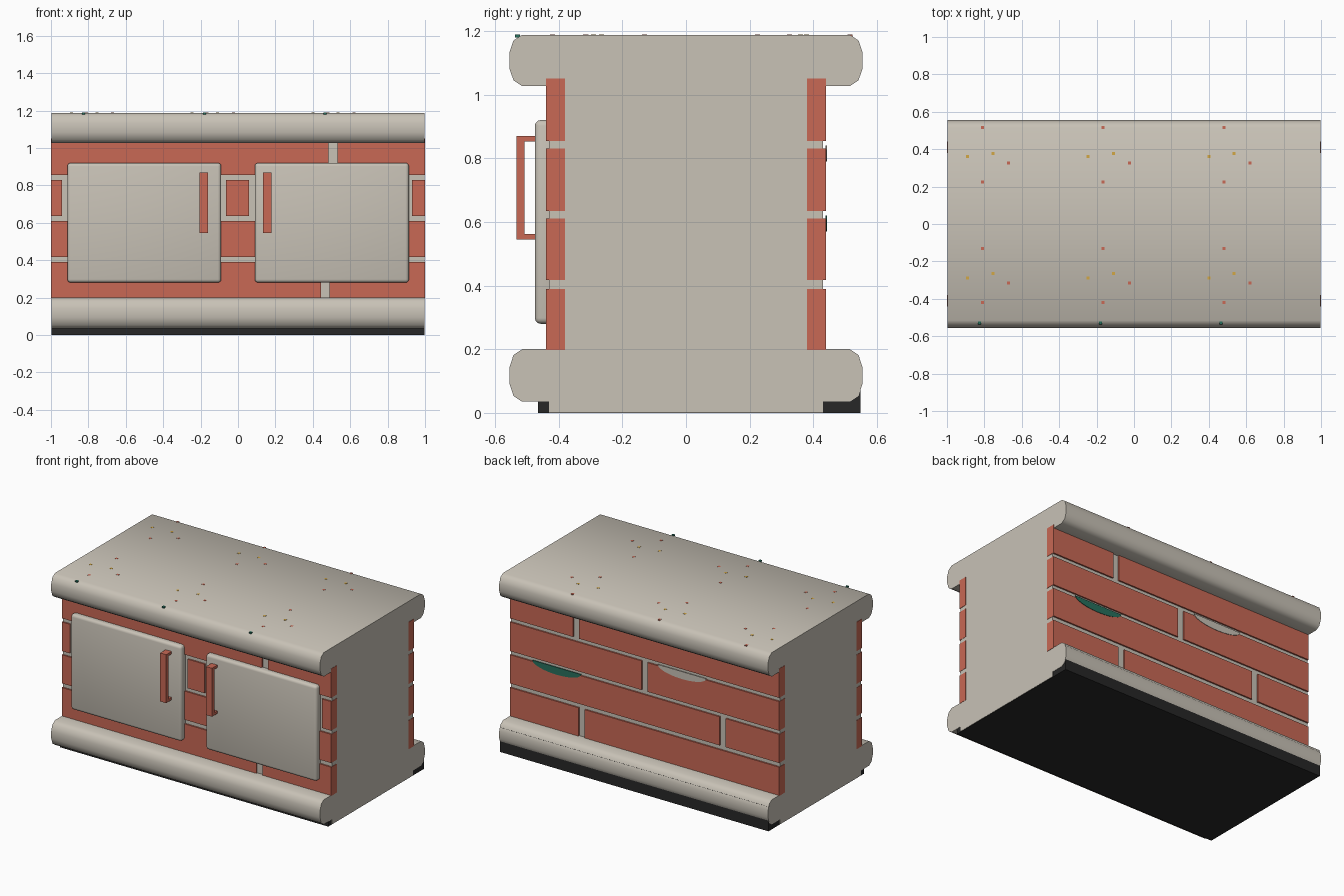
import bpy, bmesh, math

old = bpy.data.objects.get("Cube")
if old:
    bpy.data.objects.remove(old, do_unlink=True)


def material(name, rgb):
    m = bpy.data.materials.new(name)
    m.use_nodes = True
    m.diffuse_color = (*rgb, 1)
    m.node_tree.nodes["Principled BSDF"].inputs["Base Color"].default_value = (*rgb, 1)
    return m


STONE = material("beige stone", (0.58, 0.54, 0.47))
BRICK = material("red brick", (0.58, 0.14, 0.09))
BLACK = material("black base", (0.02, 0.02, 0.02))
TEAL = material("teal", (0.02, 0.16, 0.11))
YELLOW = material("yellow", (0.65, 0.39, 0.06))


def finish(name, bm, mat, smooth=None):
    bmesh.ops.recalc_face_normals(bm, faces=bm.faces[:])
    mesh = bpy.data.meshes.new(name)
    bm.to_mesh(mesh)
    bm.free()
    mesh.materials.append(mat)
    ob = bpy.data.objects.new(name, mesh)
    bpy.context.collection.objects.link(ob)
    if smooth:
        bpy.ops.object.select_all(action='DESELECT')
        ob.select_set(True)
        bpy.context.view_layer.objects.active = ob
        bpy.ops.object.shade_smooth_by_angle(angle=math.radians(smooth))
    return ob


def add_box(bm, x, y, z):
    verts = bmesh.ops.create_cube(bm, size=1)["verts"]
    for v in verts:
        for i, (lo, hi) in enumerate((x, y, z)):
            v.co[i] = lo + (v.co[i] + 0.5) * (hi - lo)


def boxes(name, mat, items):
    bm = bmesh.new()
    for item in items:
        add_box(bm, *item)
    return finish(name, bm, mat)


def extrude_profile(name, mat, points, offset, smooth=None):
    bm = bmesh.new()
    face = bm.faces.new([bm.verts.new(p) for p in points])
    moved = bmesh.ops.extrude_face_region(bm, geom=[face])["geom"]
    bmesh.ops.translate(bm, vec=offset,
                        verts=[v for v in moved if isinstance(v, bmesh.types.BMVert)])
    return finish(name, bm, mat, smooth)


# Stone body with rounded top and bottom slabs
def slab_edge(low, high):
    mid = (low + high) / 2
    return [(0.515, low), (0.542, low + 0.018), (0.555, mid - 0.025),
            (0.555, mid + 0.025), (0.542, high - 0.018), (0.515, high)]


half = ([(0.43, 0.002), (0.43, 0.035)] + slab_edge(0.035, 0.2)
        + [(0.43, 0.2), (0.43, 1.027)] + slab_edge(1.027, 1.188))
outline = half + [(-y, z) for y, z in reversed(half)]
extrude_profile("stone_body", STONE, [(-0.998, y, z) for y, z in outline],
                (1.996, 0, 0), 50)

# Black base, mostly buried in the bottom slab
boxes("black_base", BLACK, [((-0.996, 0.996), (-0.465, 0.548), (0, 0.165))])

# Brick rows, split by mortar joints
ROWS = [(0.197, 0.39), (0.418, 0.61), (0.635, 0.83), (0.855, 1.05)]
JOINTS = {
    "front": [[0.467], [-0.58], [-0.918, -0.088, 0.083, 0.908], [0.508]],
    "back": [[0.467], [-0.58], [0.0], [0.508]],
}
for side, depth in (("front", (-0.44, -0.38)), ("back", (0.38, 0.44))):
    bricks = []
    for row, joints in zip(ROWS, JOINTS[side]):
        starts = [-1] + [j + 0.023 for j in joints]
        ends = [j - 0.023 for j in joints] + [1]
        bricks += [(span, depth, row) for span in zip(starts, ends)]
    boxes(side + "_bricks", BRICK, bricks)

# Doors with rounded edges, each with a bracket handle
for label, door_x, bar_x in (("right", (-0.912, -0.09), (-0.205, -0.16)),
                             ("left", (0.09, 0.914), (0.135, 0.18))):
    bm = bmesh.new()
    add_box(bm, door_x, (-0.475, -0.4), (0.28, 0.92))
    bmesh.ops.bevel(bm, geom=bm.edges[:], offset=0.018, segments=3,
                    profile=0.5, affect='EDGES')
    finish(label + "_door", bm, STONE, 40)
    boxes(label + "_handle", BRICK, [
        (bar_x, (-0.533, -0.508), (0.545, 0.87)),
        (bar_x, (-0.51, -0.47), (0.545, 0.562)),
        (bar_x, (-0.51, -0.47), (0.853, 0.87))])

# Thin curved patches on the back wall
for name, mat, cx, top in (("teal_patch", TEAL, 0.65, 0.62),
                           ("stone_patch", STONE, -0.28, 0.84)):
    arc = [(cx + 0.18 * math.cos(a), 0.438, top - 0.05 * math.sin(a))
           for a in (math.pi * i / 12 for i in range(13))]
    extrude_profile(name, mat, arc, (0, 0.005, 0))

# Small coloured flecks repeated along the top
FLECKS = [
    ("red_flecks", BRICK, [(-0.81, 0.515), (-0.81, 0.225), (-0.81, -0.13),
                           (-0.81, -0.42), (-0.67, 0.325), (-0.67, -0.315)]),
    ("yellow_flecks", YELLOW, [(-0.89, 0.36), (-0.755, 0.378),
                               (-0.89, -0.29), (-0.755, -0.265)]),
    ("teal_flecks", TEAL, [(-0.825, -0.53)]),
]
for name, mat, spots in FLECKS:
    r = 0.008
    boxes(name, mat, [((x + s - r, x + s + r), (y - r, y + r), (1.18, 1.189))
                      for x, y in spots for s in (0, 0.645, 1.29)])
